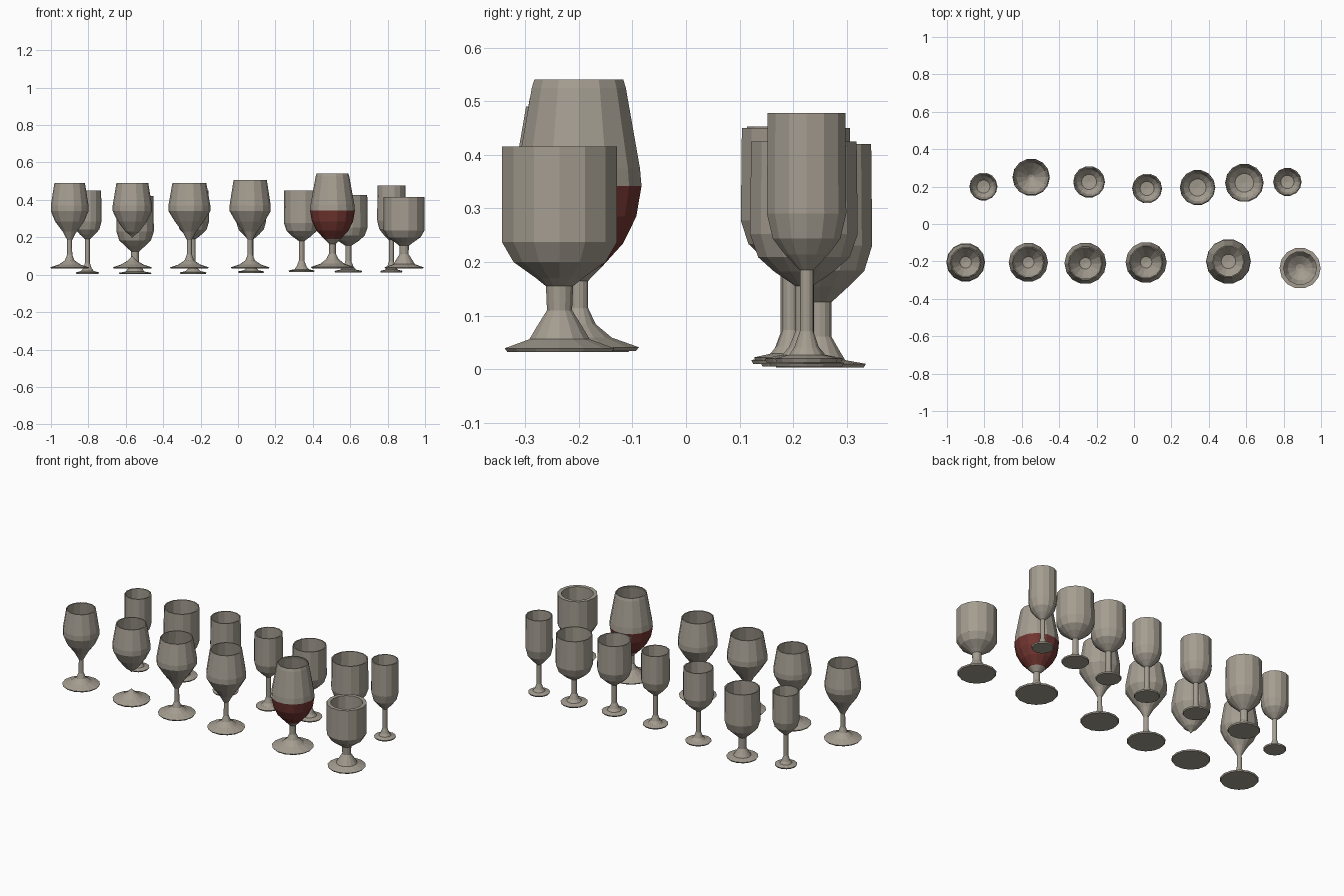
import bpy, bmesh, math

if "Cube" in bpy.data.objects:
    bpy.data.objects.remove(bpy.data.objects["Cube"])

def material(name, rgb):
    m = bpy.data.materials.new(name)
    m.diffuse_color = (*rgb, 1)
    m.use_nodes = True
    m.node_tree.nodes["Principled BSDF"].inputs["Base Color"].default_value = m.diffuse_color
    return m

GLASS = material("warm grey glass", (0.37, 0.335, 0.28))
WINE = material("red wine", (0.165, 0.036, 0.03))
SIDES = 14

def revolve(name, x, y, profile, wine=None):
    """Spin (radius, z) points about a vertical axis; r = 0 points become poles."""
    bm = bmesh.new()
    rings = []
    for r, z in profile:
        if r == 0:
            rings.append([bm.verts.new((0, 0, z))])
        else:
            rings.append([bm.verts.new((r * math.cos(2 * math.pi * i / SIDES),
                                        r * math.sin(2 * math.pi * i / SIDES), z))
                          for i in range(SIDES)])
    for k, (a, b) in enumerate(zip(rings, rings[1:])):
        for i in range(SIDES):
            j = (i + 1) % SIDES
            if len(a) == 1 and len(b) == 1:
                continue
            if len(a) == 1:
                f = bm.faces.new((a[0], b[j], b[i]))
            elif len(b) == 1:
                f = bm.faces.new((a[i], a[j], b[0]))
            else:
                f = bm.faces.new((a[i], a[j], b[j], b[i]))
            # wine shows through the wall between two heights
            z = f.calc_center_median().z
            if wine and wine[0] < z < wine[1] and k < len(rings) / 2 + 1:
                f.material_index = 1
    bmesh.ops.recalc_face_normals(bm, faces=bm.faces)
    me = bpy.data.meshes.new(name)
    bm.to_mesh(me)
    bm.free()
    me.materials.append(GLASS)
    me.materials.append(WINE)
    ob = bpy.data.objects.new(name, me)
    ob.location = (x, y, 0)
    bpy.context.collection.objects.link(ob)
    return ob

def foot(z, r, stem, rise=0.045):
    return [(0, z), (r * 0.95, z), (r, z + 0.007), (r * 0.55, z + rise * 0.5),
            (stem * 1.8, z + rise), (stem, z + rise + 0.03)]

def inside(bowl, t):
    """Inner wall following the outer bowl back down to a pole."""
    pts = [(r - t, z) for r, z in reversed(bowl) if r - t > 0.012]
    return pts + [(0, pts[-1][1] - 0.005)]

def goblet(name, x, y, foot_pts, bowl, t=0.006, wine=None):
    revolve(name, x, y, foot_pts + bowl + inside(bowl, t), wine)

# Front row: tulip wine glasses
def tulip(top, r):
    return [(0.013, 0.185), (0.037, 0.23), (0.078, 0.285), (r, 0.34),
            (r, 0.37), (r * 0.81, top)]

for n, (x, y, top, r) in enumerate([(-0.90, -0.205, 0.49, 0.101), (-0.26, -0.21, 0.49, 0.112),
                                    (0.065, -0.205, 0.505, 0.11)]):
    goblet(f"tulip_glass_{n + 1}", x, y, foot(0.032, 0.104, 0.014), tulip(top, r))

# Tulip glass whose stem is missing between bowl and foot
bowl = tulip(0.49, 0.105)
revolve("broken_glass_bowl", -0.565, -0.205, [(0, 0.195), (0.01, 0.21)] + bowl[1:] + inside(bowl, 0.006))
revolve("broken_glass_foot", -0.565, -0.205,
        [(0, 0.032), (0.1, 0.032), (0.104, 0.039), (0.058, 0.055), (0.025, 0.075), (0, 0.1)])

# Large glass with wine
goblet("wine_filled_glass", 0.505, -0.2, foot(0.034, 0.115, 0.018, 0.05),
       [(0.018, 0.165), (0.045, 0.192), (0.085, 0.235), (0.11, 0.285), (0.12, 0.342),
        (0.117, 0.375), (0.09, 0.525), (0.085, 0.541)], wine=(0.2, 0.335))

# Wide, thick-rimmed goblet
goblet("thick_rim_goblet", 0.888, -0.236, foot(0.032, 0.105, 0.024, 0.048),
       [(0.026, 0.155), (0.045, 0.17), (0.088, 0.2), (0.11, 0.237), (0.11, 0.416)], t=0.022)

# Back row: straight-sided glasses (x, y, foot z, foot r, stem r, bowl r, bowl bottom, top)
back = [
    (-0.805, 0.20, 0.005, 0.062, 0.013, 0.075, 0.190, 0.450),
    (-0.55, 0.25, 0.003, 0.088, 0.022, 0.100, 0.125, 0.420),
    (-0.24, 0.225, 0.005, 0.072, 0.014, 0.085, 0.190, 0.450),
    (0.07, 0.19, 0.010, 0.070, 0.014, 0.080, 0.190, 0.453),
    (0.34, 0.195, 0.015, 0.070, 0.015, 0.095, 0.180, 0.450),
    (0.59, 0.22, 0.013, 0.075, 0.016, 0.103, 0.155, 0.425),
    (0.82, 0.225, 0.013, 0.060, 0.013, 0.076, 0.185, 0.478),
]
for n, (x, y, fz, fr, st, r, zb, top) in enumerate(back):
    h = top - zb
    goblet(f"straight_glass_{n + 1}", x, y, foot(fz, fr, st, 0.028),
           [(st, zb), (r * 0.55, zb + h * 0.1), (r * 0.85, zb + h * 0.2),
            (r, zb + h * 0.36), (r * 0.98, top)])
